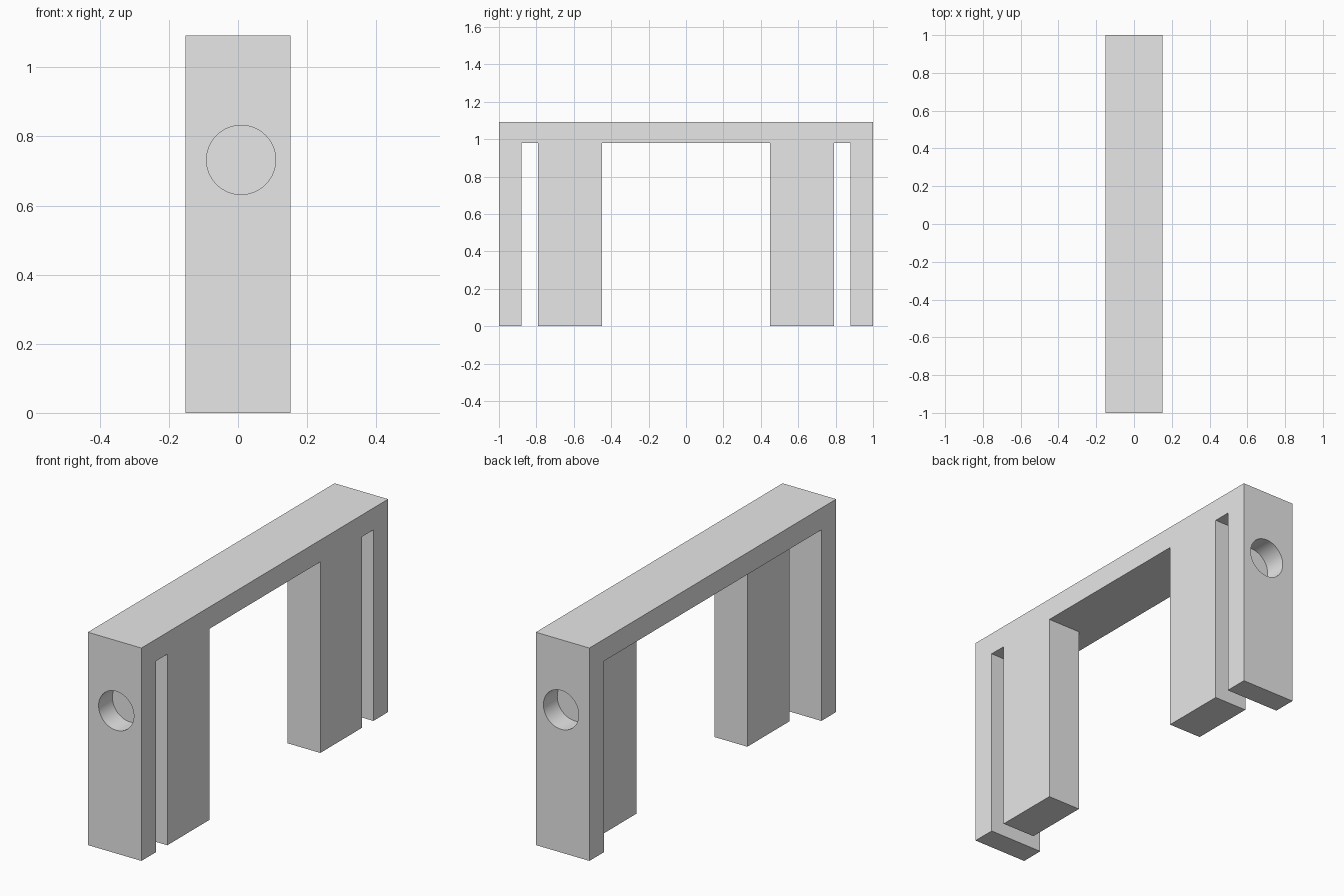
import bpy
import bmesh
from math import radians
from mathutils import Matrix

cube = bpy.data.objects.get("Cube")
if cube:
    bpy.data.objects.remove(cube, do_unlink=True)

HALF_W, HALF_L, TOP = 0.152, 1.0, 1.092
BEAM_Z = 0.98              # underside of the beam
POST_IN = 0.88             # inner face of the end posts
LEG_OUT, LEG_IN = 0.79, 0.45
LEG_X = -0.033             # recessed side of the inner legs
HOLE_X, HOLE_Z, HOLE_R, HOLE_DEPTH = 0.009, 0.732, 0.10, 0.112

grey = bpy.data.materials.new("light_grey")
grey.use_nodes = True
grey.diffuse_color = (0.8, 0.8, 0.8, 1)
grey.node_tree.nodes["Principled BSDF"].inputs["Base Color"].default_value = (0.8, 0.8, 0.8, 1)


def finish(name, bm):
    """Turn a bmesh into a named grey object."""
    bmesh.ops.recalc_face_normals(bm, faces=bm.faces)
    mesh = bpy.data.meshes.new(name)
    bm.to_mesh(mesh)
    bm.free()
    mesh.materials.append(grey)
    obj = bpy.data.objects.new(name, mesh)
    bpy.context.collection.objects.link(obj)
    return obj


def extrude_profile(name, profile, x0, x1):
    """Extrude a (y, z) outline along x."""
    bm = bmesh.new()
    face = bm.faces.new([bm.verts.new((x0, y, z)) for y, z in profile])
    out = bmesh.ops.extrude_face_region(bm, geom=[face])
    moved = [v for v in out["geom"] if isinstance(v, bmesh.types.BMVert)]
    bmesh.ops.translate(bm, verts=moved, vec=(x1 - x0, 0, 0))
    return finish(name, bm)


# Beam and end posts as one portal shape
half = [(HALF_L, TOP), (HALF_L, 0), (POST_IN, 0), (POST_IN, BEAM_Z)]
profile = half + [(-y, z) for y, z in reversed(half)]
frame = extrude_profile("beam_and_posts", profile, -HALF_W, HALF_W)

# Blind round hole in the outer face of each post
for side in (-1, 1):
    bm = bmesh.new()
    place = Matrix.Translation((HOLE_X, side * HALF_L, HOLE_Z)) @ Matrix.Rotation(radians(90), 4, "X")
    bmesh.ops.create_cone(bm, cap_ends=True, segments=64, radius1=HOLE_R, radius2=HOLE_R,
                          depth=2 * HOLE_DEPTH, matrix=place)
    cutter = finish("hole_cutter", bm)
    cutter.hide_render = True
    mod = frame.modifiers.new("hole", "BOOLEAN")
    mod.operation = "DIFFERENCE"
    mod.solver = "EXACT"
    mod.object = cutter
    bpy.context.view_layer.objects.active = frame
    bpy.ops.object.modifier_apply(modifier=mod.name)
    bpy.data.objects.remove(cutter, do_unlink=True)

# Smooth bores with sharp edges
bpy.ops.object.select_all(action="DESELECT")
frame.select_set(True)
bpy.ops.object.shade_smooth_by_angle(angle=radians(30))

# Inner legs, flush with the left side
for name, side in (("front_inner_leg", -1), ("back_inner_leg", 1)):
    a, b = side * LEG_OUT, side * LEG_IN
    extrude_profile(name, [(a, 0), (b, 0), (b, BEAM_Z), (a, BEAM_Z)], LEG_X, HALF_W)
